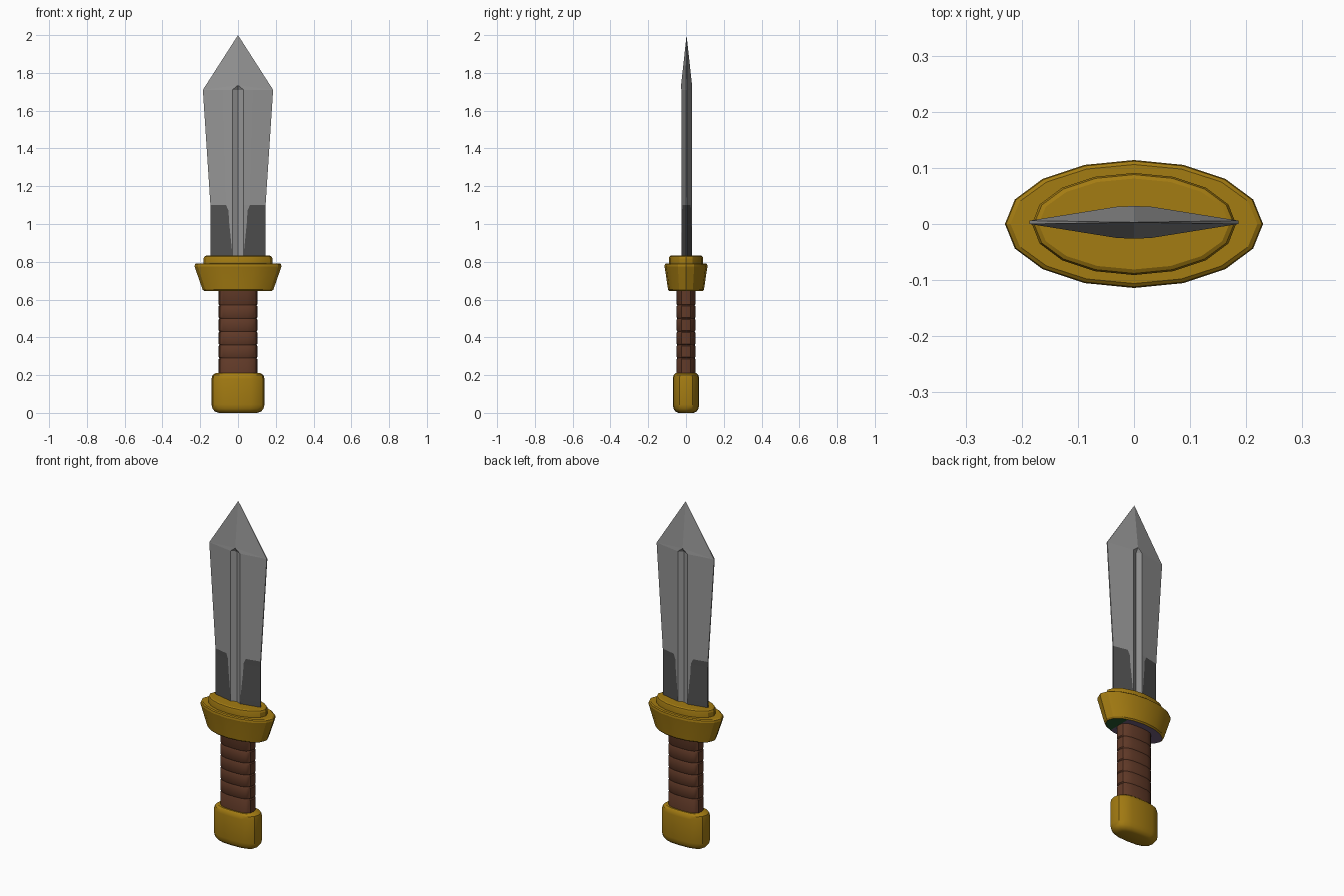
import bpy, bmesh, math

if "Cube" in bpy.data.objects:
    bpy.data.objects.remove(bpy.data.objects["Cube"])


def material(name, color):
    m = bpy.data.materials.new(name)
    m.diffuse_color = (*color, 1)
    m.use_nodes = True
    m.node_tree.nodes["Principled BSDF"].inputs["Base Color"].default_value = m.diffuse_color
    return m


gold = material("gold", (0.37, 0.2, 0.006))
brown = material("brown leather", (0.12, 0.042, 0.021))
steel = material("steel", (0.3, 0.3, 0.3))
dark = material("dark steel", (0.08, 0.08, 0.08))
green = material("dark green", (0.02, 0.1, 0.03))
purple = material("muted purple", (0.16, 0.11, 0.2))


def finish(name, bm, mats, angle):
    bmesh.ops.recalc_face_normals(bm, faces=bm.faces)
    me = bpy.data.meshes.new(name)
    bm.to_mesh(me)
    bm.free()
    for m in mats:
        me.materials.append(m)
    if angle:
        me.polygons.foreach_set("use_smooth", [True] * len(me.polygons))
        me.set_sharp_from_angle(angle=math.radians(angle))
    ob = bpy.data.objects.new(name, me)
    bpy.context.collection.objects.link(ob)
    return ob


def oval(rx, ry, z, power, n=16):
    """Superellipse ring; power 2 is an ellipse, higher is boxier."""
    pts = []
    for i in range(n):
        c, s = math.cos(math.tau * i / n), math.sin(math.tau * i / n)
        pts.append((rx * math.copysign(abs(c) ** (2 / power), c),
                    ry * math.copysign(abs(s) ** (2 / power), s), z))
    return pts


def loft(profile, power):
    """Stack ovals given as (rx, ry, z), closed at both ends."""
    bm = bmesh.new()
    rings = [[bm.verts.new(p) for p in oval(*r, power)] for r in profile]
    for a, b in zip(rings, rings[1:]):
        for i in range(len(a)):
            j = (i + 1) % len(a)
            bm.faces.new((a[i], a[j], b[j], b[i]))
    bm.faces.new(rings[0][::-1])
    bm.faces.new(rings[-1])
    return bm


# Pommel with rounded rims
finish("pommel", loft([(.10, .04, 0), (.122, .056, .007), (.135, .066, .022), (.14, .07, .045),
                       (.14, .07, .18), (.135, .066, .2), (.12, .056, .21)], 2.7), [gold], 35)

# Grip with thin wrap grooves
grip = [(.102, .049, .19)]
for z in (.29, .36, .43, .5, .57):
    grip += [(.102, .049, z - .005), (.098, .046, z), (.102, .049, z + .005)]
grip.append((.102, .049, .66))
finish("grip", loft(grip, 2.7), [brown], 35)

# Flared guard with a tinted underside
bm = loft([(.178, .088, .645), (.187, .095, .652), (.225, .111, .76),
           (.23, .114, .775), (.228, .112, .787), (.22, .106, .792)], 2)
bm.faces.ensure_lookup_table()
bottom = [f for f in bm.faces if all(v.co.z < .646 for v in f.verts)]
bmesh.ops.bisect_plane(bm, geom=bottom + list(bottom[0].edges) + list(bottom[0].verts),
                       plane_co=(.1, 0, 0), plane_no=(1, 0, 0))
for f in bm.faces:
    if all(v.co.z < .646 for v in f.verts):
        f.material_index = 1 if f.calc_center_median().x > .1 else 2
finish("guard", bm, [gold, green, purple], 20)

# Collar on top of the guard
finish("guard_collar", loft([(.182, .091, .78), (.182, .091, .818), (.178, .088, .828),
                             (.17, .081, .832)], 2), [gold], 20)

# Blade: rows of (z, half width, inner limit of the dark patch)
LIP, THICK, EDGE, GROOVE, Y0 = .03, .028, .003, .014, .003
rows = [(.79, .144, .031), (.86, .145, .032), (1.02, .145, .048), (1.07, .145, .05),
        (1.1, .146, .063), (1.71, .186, .08)]
bm = bmesh.new()
for side in (-1, 1):
    for mirror in (-1, 1):
        def vert(x, y, z):
            return bm.verts.new((mirror * x, Y0 + side * y, z))

        grid = []
        for z, w, m in rows:
            t = (m - LIP) / (w - LIP)
            grid.append([vert(w, 0, z), vert(w, EDGE, z),
                         vert(m, THICK + t * (EDGE - THICK), z),
                         vert(LIP, THICK, z), vert(0, GROOVE, z)])
        for k, (a, b) in enumerate(zip(grid, grid[1:])):
            for i in range(4):
                f = bm.faces.new((a[i], a[i + 1], b[i + 1], b[i]))
                f.material_index = int(i < 2 and k < 4)
        # Groove end and pointed tip
        top = grid[-1]
        apex, tip = vert(0, THICK + .001, 1.735), vert(0, 0, 2)
        bm.faces.new((top[4], top[3], apex))
        bm.faces.new((top[3], top[2], apex))
        bm.faces.new((top[2], top[1], apex))
        bm.faces.new((top[1], tip, apex))
        bm.faces.new((top[0], tip, top[1]))
bmesh.ops.remove_doubles(bm, verts=bm.verts, dist=1e-4)
finish("blade", bm, [steel, dark], 0)
